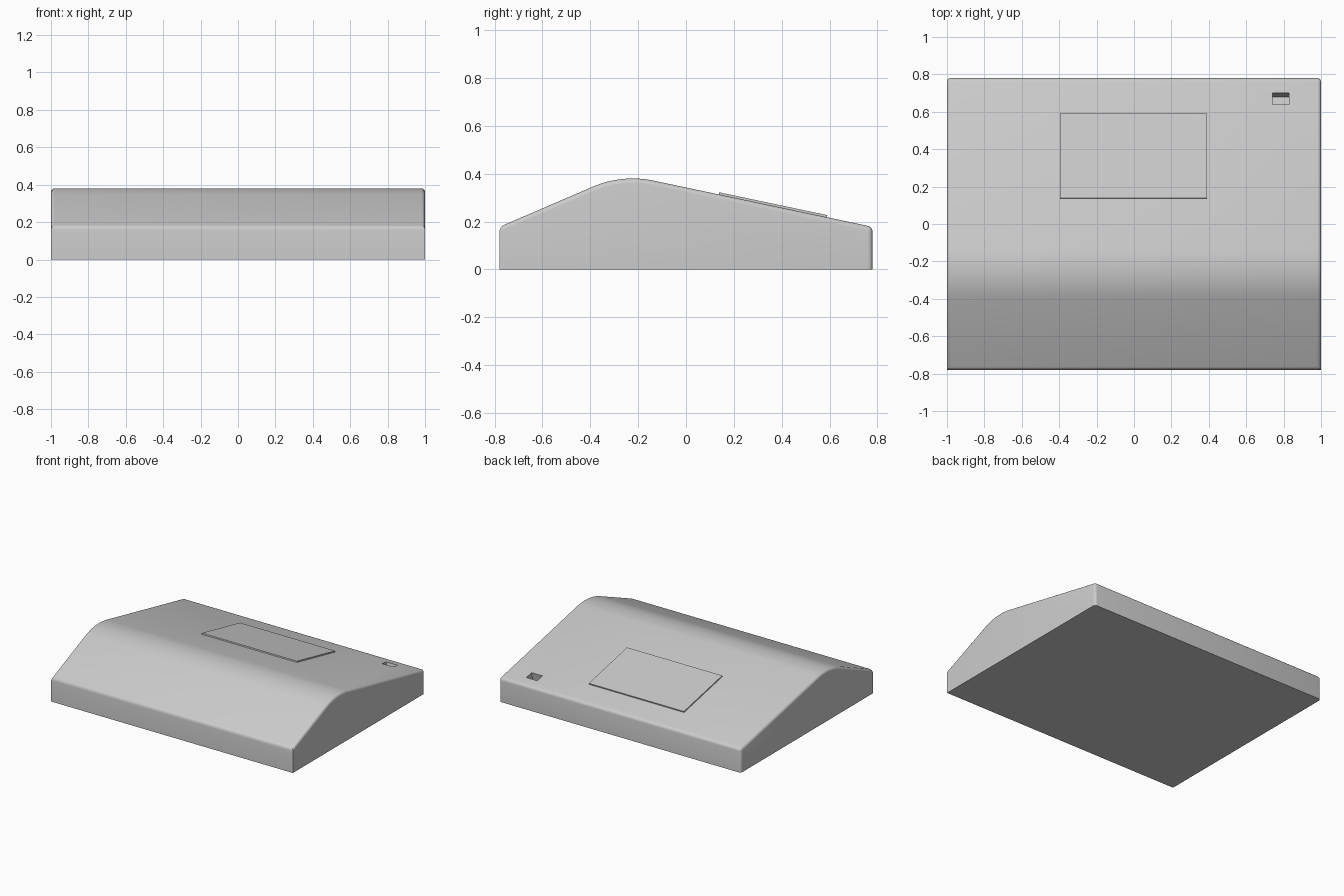
import bpy, bmesh
from math import atan, sin, cos, tan
from mathutils import Matrix, Vector

cube = bpy.data.objects.get("Cube")
if cube:
    bpy.data.objects.remove(cube)

GREY = (0.6, 0.6, 0.6, 1)
mat = bpy.data.materials.new("light grey")
mat.use_nodes = True
mat.diffuse_color = GREY
mat.node_tree.nodes["Principled BSDF"].inputs["Base Color"].default_value = GREY

FRONT, BACK, RIM = -0.78, 0.78, 0.178   # depth limits and height of the upright walls
RISE, FALL = 0.43, 0.211                # gradients of the front and rear slopes
RADIUS = 0.42                           # rounding of the ridge


def rear_z(y):
    return RIM + FALL * (BACK - y)


def add_object(name, bm):
    bmesh.ops.recalc_face_normals(bm, faces=bm.faces)
    mesh = bpy.data.meshes.new(name)
    bm.to_mesh(mesh)
    bm.free()
    mesh.materials.append(mat)
    obj = bpy.data.objects.new(name, mesh)
    bpy.context.collection.objects.link(obj)
    return obj


def slope_box(name, x, y, size):
    """Box centred on the rear slope and tilted to lie along it."""
    bm = bmesh.new()
    place = (Matrix.Translation((x, y, rear_z(y))) @ Matrix.Rotation(-atan(FALL), 4, "X")
             @ Matrix.Diagonal((*size, 1)))
    bmesh.ops.create_cube(bm, size=1, matrix=place)
    return add_object(name, bm)


# Side profile: upright walls, two slopes and a rounded ridge
a, b = atan(RISE), atan(FALL)
apex_y = (FALL * BACK + RISE * FRONT) / (RISE + FALL)
start = Vector((apex_y, rear_z(apex_y))) - RADIUS * tan((a + b) / 2) * Vector((cos(a), sin(a)))
centre = start + RADIUS * Vector((sin(a), -cos(a)))
STEPS = 16
profile = [(FRONT, 0), (FRONT, RIM)]
for i in range(STEPS + 1):
    t = a - (a + b) * i / STEPS
    profile.append((centre.x - RADIUS * sin(t), centre.y + RADIUS * cos(t)))
profile += [(BACK, RIM), (BACK, 0)]

# Body: profile extruded across the width, with softened upper and rear edges
bm = bmesh.new()
side = bm.faces.new([bm.verts.new((-1, y, z)) for y, z in profile])
extruded = bmesh.ops.extrude_face_region(bm, geom=[side])["geom"]
bmesh.ops.translate(bm, vec=(2, 0, 0), verts=[v for v in extruded if isinstance(v, bmesh.types.BMVert)])
bmesh.ops.recalc_face_normals(bm, faces=bm.faces)
soft = []
for e in bm.edges:
    p, q = (v.co for v in e.verts)
    on_floor = p.z < 0.01 and q.z < 0.01
    front_upright = p.y < FRONT + 0.01 and q.y < FRONT + 0.01 and abs(p.x - q.x) < 0.01
    if not on_floor and not front_upright and e.calc_face_angle(0) > 0.1:
        soft.append(e)
bmesh.ops.bevel(bm, geom=soft, offset=0.02, offset_type="OFFSET", segments=4,
                profile=0.5, affect="EDGES", clamp_overlap=True)
body = add_object("body", bm)

# Socket: small rectangular recess sunk square to the rear slope
cutter = slope_box("socket_cutter", 0.785, 0.67, (0.09, 0.063, 0.2))
cutter.hide_render = True
cut = body.modifiers.new("socket", "BOOLEAN")
cut.operation = "DIFFERENCE"
cut.solver = "EXACT"
cut.object = cutter
bpy.context.view_layer.objects.active = body
body.select_set(True)
bpy.ops.object.modifier_apply(modifier=cut.name)
bpy.data.objects.remove(cutter)
bpy.ops.object.shade_smooth_by_angle(angle=0.5)

# Panel: thin raised plate on the rear slope
slope_box("raised_panel", -0.003, 0.363, (0.787, 0.462, 0.018))
